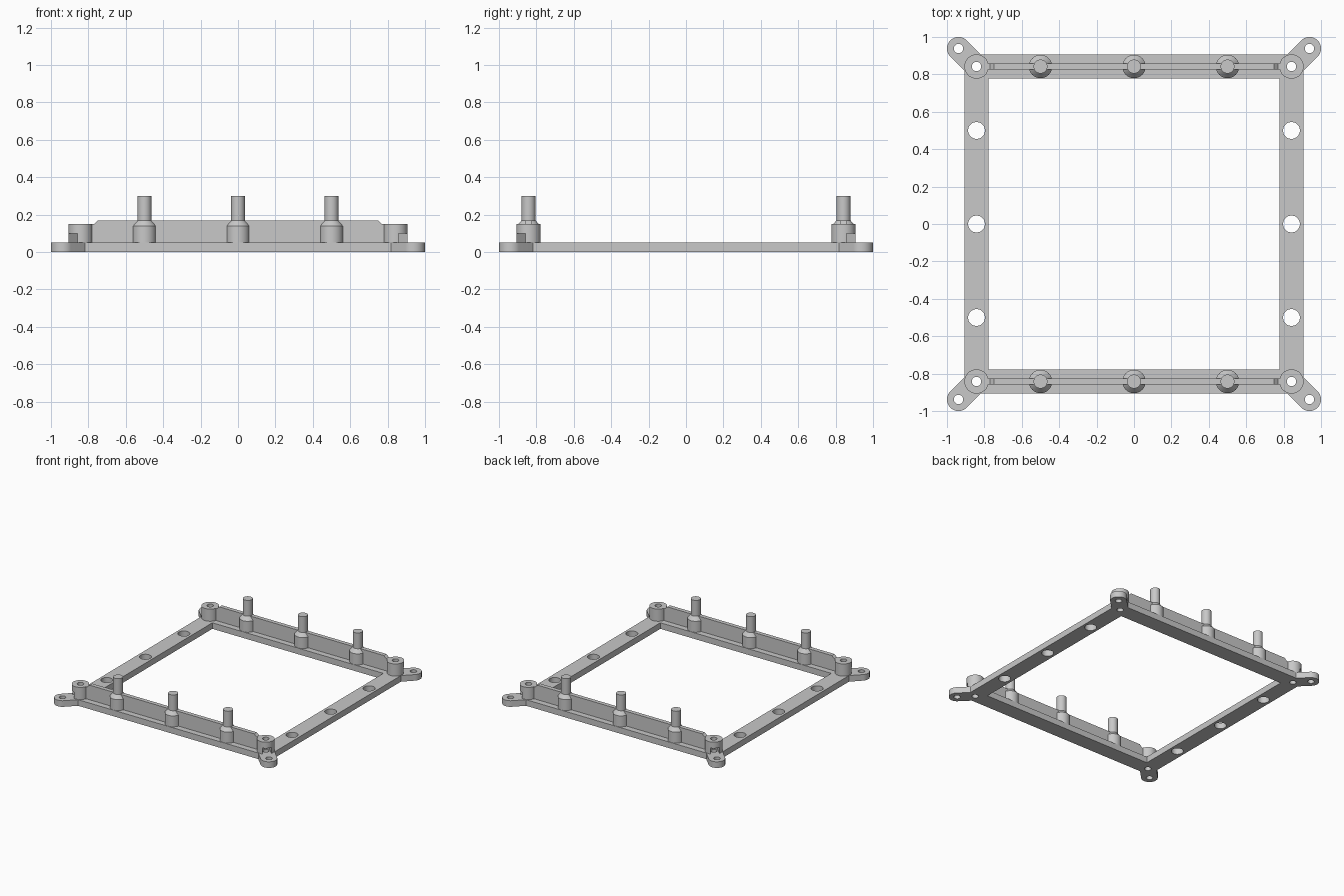
import bpy, bmesh
from math import pi, cos, sin, atan2
from mathutils import Matrix, Vector

cube = bpy.data.objects.get("Cube")
if cube:
    bpy.data.objects.remove(cube, do_unlink=True)

grey = bpy.data.materials.new("plain grey")
grey.use_nodes = True
colour = (0.58, 0.58, 0.58, 1)
grey.diffuse_color = colour
grey.node_tree.nodes["Principled BSDF"].inputs["Base Color"].default_value = colour

OUTER, INNER, MID = 0.907, 0.777, 0.842   # frame edges and rail centre line
PLATE = 0.05                              # frame thickness
EAR = 0.938                               # mounting ear centre
PINS = (-0.5, 0, 0.5)
CORNERS = [(sx, sy) for sx in (-1, 1) for sy in (-1, 1)]


def add(name, bm):
    bmesh.ops.recalc_face_normals(bm, faces=bm.faces)
    mesh = bpy.data.meshes.new(name)
    bm.to_mesh(mesh)
    bm.free()
    mesh.materials.append(grey)
    obj = bpy.data.objects.new(name, mesh)
    bpy.context.collection.objects.link(obj)
    return obj


def prism(name, points, z0, z1, matrix=Matrix()):
    """Extrude a flat outline from z0 to z1, then place it."""
    bm = bmesh.new()
    face = bm.faces.new([bm.verts.new((x, y, z0)) for x, y in points])
    top = bmesh.ops.extrude_face_region(bm, geom=[face])["geom"]
    verts = [v for v in top if isinstance(v, bmesh.types.BMVert)]
    bmesh.ops.translate(bm, verts=verts, vec=(0, 0, z1 - z0))
    bmesh.ops.transform(bm, matrix=matrix, verts=bm.verts)
    return add(name, bm)


def arc(x, r, start, end, n):
    return [(x + r * cos(start + (end - start) * i / n),
             r * sin(start + (end - start) * i / n)) for i in range(n + 1)]


def disc(name, x, y, r, z0, z1, n=48):
    return prism(name, arc(0, r, 0, 2 * pi, n)[:-1], z0, z1, Matrix.Translation((x, y, 0)))


def square(h):
    return [(-h, -h), (h, -h), (h, h), (-h, h)]


def combine(obj, tools, operation):
    """Apply boolean operations and remove the tools."""
    for tool in tools:
        mod = obj.modifiers.new("boolean", "BOOLEAN")
        mod.operation, mod.solver, mod.object = operation, "EXACT", tool
    graph = bpy.context.evaluated_depsgraph_get()
    mesh = bpy.data.meshes.new_from_object(obj.evaluated_get(graph))
    obj.modifiers.clear()
    obj.data = mesh
    for tool in tools:
        bpy.data.objects.remove(tool, do_unlink=True)


def corner_matrix(sx, sy):
    return Matrix.Translation((sx * MID, sy * MID, 0)) @ Matrix.Rotation(atan2(sy, sx), 4, "Z")


parts = []

# Base frame with diagonal mounting ears
frame = prism("base_frame", square(OUTER), 0, PLATE)
combine(frame, [prism("opening", square(INNER), -0.1, 0.2)], "DIFFERENCE")
reach = (EAR - MID) * 2 ** 0.5
capsule = arc(reach, 0.062, -pi / 2, pi / 2, 24) + arc(0, 0.062, pi / 2, 3 * pi / 2, 24)
combine(frame, [prism("ear", capsule, 0, PLATE, corner_matrix(*c)) for c in CORNERS], "UNION")

# Screw holes in ears and corners, pin sockets in the side rails
holes = [disc("hole", sx * d, sy * d, 0.025, -0.1, 0.2, 32)
         for sx, sy in CORNERS for d in (MID, EAR)]
holes += [disc("socket", sx * MID, y, 0.045, -0.1, 0.2) for sx in (-1, 1) for y in PINS]
combine(frame, holes, "DIFFERENCE")
parts.append(frame)

# Corner bosses with a screw hole and an outward nut slot
slot = [(-0.038, 0), (-0.019, -0.033), (0.1, -0.033), (0.1, 0.033), (-0.019, 0.033)]
for sx, sy in CORNERS:
    name = f"{'back' if sy > 0 else 'front'}_{'left' if sx > 0 else 'right'}_boss"
    boss = disc(name, sx * MID, sy * MID, 0.065, PLATE, 0.15)
    combine(boss, [disc("hole", sx * MID, sy * MID, 0.025, -0.1, 0.3, 32),
                   prism("slot", slot, 0, 0.1, corner_matrix(sx, sy))], "DIFFERENCE")
    parts.append(boss)

# Stiffening walls and stepped pins along the front and back rails
half = [(0.79, PLATE), (0.79, 0.15), (0.77, 0.15), (0.748, 0.17)]
outline = half + [(-x, z) for x, z in reversed(half)]
pin_profile = [(0, PLATE), (0.0625, PLATE), (0.0625, 0.14), (0.037, 0.17), (0.037, 0.3), (0, 0.3)]
for side, sy in (("front", -1), ("back", 1)):
    upright = Matrix.Translation((0, sy * MID, 0)) @ Matrix.Rotation(pi / 2, 4, "X")
    parts.append(prism(side + "_wall", outline, -0.017, 0.017, upright))
    for i, x in enumerate(PINS):
        bm = bmesh.new()
        verts = [bm.verts.new((r, 0, z)) for r, z in pin_profile]
        edges = [bm.edges.new(pair) for pair in zip(verts, verts[1:])]
        bmesh.ops.spin(bm, geom=verts + edges, cent=(0, 0, 0), axis=(0, 0, 1),
                       angle=2 * pi, steps=48)
        bmesh.ops.remove_doubles(bm, verts=bm.verts, dist=0.0001)
        bmesh.ops.translate(bm, verts=bm.verts, vec=Vector((x, sy * MID, 0)))
        parts.append(add(f"{side}_pin_{i + 1}", bm))

# Smooth the round sides and keep the edges crisp
bpy.ops.object.select_all(action="DESELECT")
for part in parts:
    part.select_set(True)
bpy.context.view_layer.objects.active = frame
bpy.ops.object.shade_smooth_by_angle(angle=pi / 9)
